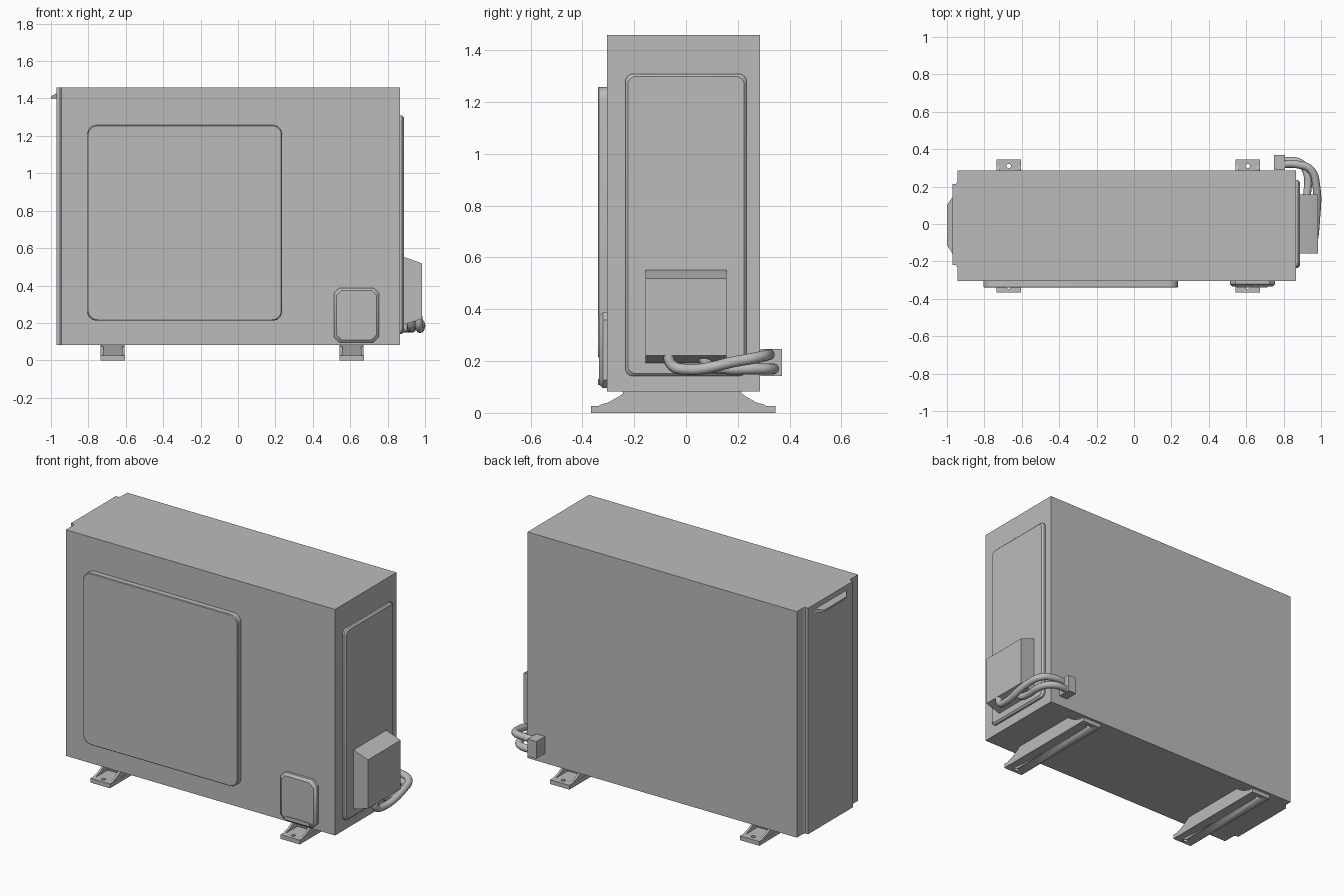
import bpy, bmesh, math
from mathutils import Vector

cube = bpy.data.objects.get("Cube")
if cube:
    bpy.data.objects.remove(cube, do_unlink=True)

grey = bpy.data.materials.new("casing grey")
grey.use_nodes = True
colour = (0.5, 0.5, 0.5, 1)
grey.diffuse_color = colour
grey.node_tree.nodes["Principled BSDF"].inputs["Base Color"].default_value = colour


def smooth(ob):
    bpy.ops.object.select_all(action='DESELECT')
    ob.select_set(True)
    bpy.context.view_layer.objects.active = ob
    bpy.ops.object.shade_smooth_by_angle(angle=math.radians(35))


def prism(name, profile, axis, lo, hi, inset=0):
    """Extrude a 2D profile along an axis; inset shrinks the far end to form a chamfer."""
    place = {'x': lambda a, b, c: (c, a, b),
             'y': lambda a, b, c: (a, c, b),
             'z': lambda a, b, c: (a, b, c)}[axis]
    us, vs = zip(*profile)
    cu, cv = (min(us) + max(us)) / 2, (min(vs) + max(vs)) / 2
    su = 1 - 2 * inset / (max(us) - min(us))
    sv = 1 - 2 * inset / (max(vs) - min(vs))
    rings = [(lo, 1, 1), (hi, su, sv)]
    if inset:
        rings.insert(1, (hi - math.copysign(inset, hi - lo), 1, 1))
    bm = bmesh.new()
    loops = [[bm.verts.new(place(cu + (u - cu) * a, cv + (v - cv) * b, c))
              for u, v in profile] for c, a, b in rings]
    n = len(profile)
    bm.faces.new(loops[0])
    bm.faces.new(loops[-1])
    for low, high in zip(loops, loops[1:]):
        for i in range(n):
            j = (i + 1) % n
            bm.faces.new((low[i], low[j], high[j], high[i]))
    bmesh.ops.recalc_face_normals(bm, faces=bm.faces)
    mesh = bpy.data.meshes.new(name)
    bm.to_mesh(mesh)
    bm.free()
    mesh.materials.append(grey)
    ob = bpy.data.objects.new(name, mesh)
    bpy.context.collection.objects.link(ob)
    smooth(ob)
    return ob


def rect(u0, u1, v0, v1, r=0, steps=6):
    """Rectangle outline with optional rounded corners (one step gives a chamfer)."""
    if not r:
        return [(u0, v0), (u1, v0), (u1, v1), (u0, v1)]
    pts = []
    corners = ((u1 - r, v1 - r), (u0 + r, v1 - r), (u0 + r, v0 + r), (u1 - r, v0 + r))
    for k, (cu, cv) in enumerate(corners):
        for s in range(steps + 1):
            a = (k + s / steps) * math.pi / 2
            pts.append((cu + r * math.cos(a), cv + r * math.sin(a)))
    return pts


def pipe(name, points, radius):
    curve = bpy.data.curves.new(name, 'CURVE')
    curve.dimensions = '3D'
    curve.bevel_depth = radius
    curve.bevel_resolution = 4
    curve.use_fill_caps = True
    spline = curve.splines.new('BEZIER')
    spline.bezier_points.add(len(points) - 1)
    for bp, p in zip(spline.bezier_points, points):
        bp.co = Vector(p)
        bp.handle_left_type = bp.handle_right_type = 'AUTO'
    curve.materials.append(grey)
    ob = bpy.data.objects.new(name, curve)
    bpy.context.collection.objects.link(ob)


# Casing with stepped left side
front, back, left, right = -0.305, 0.285, -0.945, 0.867
casing = [(right, front), (right, back), (left, back), (left, 0.225), (left - 0.008, 0.213),
          (-0.971, 0.213), (-0.971, -0.218), (left - 0.008, -0.218), (left, -0.23), (left, front)]
prism("casing", casing, 'z', 0.083, 1.458)

# Carrying handle lip on the left side
lip = prism("handle_lip", [(-0.97, 1.40), (-1.0, 1.40), (-1.0, 1.411), (-0.97, 1.428)],
            'y', -0.16, 0.145)
for v in lip.data.vertices:
    if v.co.x < -0.99:
        v.co.y *= 0.7

# Fan cover and side service panel
prism("fan_cover", rect(-0.805, 0.235, 0.213, 1.258, 0.05), 'y', front, -0.34, 0.004)
prism("side_panel", rect(-0.234, 0.234, 0.142, 1.308, 0.03), 'x', right, 0.887, 0.01)

# Front access cover with a ledge at its foot
prism("access_cover", rect(0.512, 0.755, 0.096, 0.388, 0.03, 1), 'y', front, -0.335, 0.014)
prism("access_ledge", rect(0.55, 0.715, 0.108, 0.13), 'y', -0.33, -0.339)

# Valve box with sloping top and bottom
prism("valve_box", [(0.88, 0.553), (0.895, 0.55), (0.985, 0.518), (0.985, 0.222), (0.88, 0.19)],
      'y', -0.157, 0.157)

# Refrigerant pipes and their end block
pipe("upper_pipe", [(0.965, -0.07, 0.235), (0.967, -0.055, 0.185), (0.972, 0.0, 0.168),
                    (0.975, 0.2, 0.2), (0.945, 0.29, 0.217), (0.88, 0.317, 0.224),
                    (0.78, 0.32, 0.224)], 0.021)
pipe("lower_pipe", [(0.925, 0.06, 0.225), (0.925, 0.085, 0.185), (0.925, 0.14, 0.172),
                    (0.925, 0.27, 0.17), (0.89, 0.325, 0.17), (0.78, 0.338, 0.17)], 0.021)
prism("pipe_block", rect(0.748, 0.806, 0.288, 0.37), 'z', 0.143, 0.247)

# Mounting feet: drilled base plate, middle beam and curved gussets
beam = [(-0.245, 0.084), (-0.225, 0.025), (0.195, 0.025), (0.215, 0.084)]
gusset = [(-0.34, 0.025), (-0.33, 0.032), (-0.3, 0.04), (-0.265, 0.06), (-0.228, 0.084),
          (0.2, 0.084), (0.237, 0.06), (0.272, 0.04), (0.302, 0.032), (0.312, 0.025)]
for side, x in (("left_foot", 0.608), ("right_foot", -0.67)):
    plate = prism(side + "_plate", rect(x - 0.065, x + 0.065, -0.367, 0.345), 'z', 0, 0.026)
    for y in (-0.335, 0.31):
        hole = prism(side + "_bolt_hole", rect(x - 0.012, x + 0.012, y - 0.012, y + 0.012, 0.0119),
                     'z', -0.02, 0.05)
        hole.hide_render = True
        hole.hide_set(True)
        cut = plate.modifiers.new("bolt hole", 'BOOLEAN')
        cut.operation = 'DIFFERENCE'
        cut.object = hole
    prism(side + "_beam", beam, 'x', x - 0.06, x + 0.06)
    for s in (-1, 1):
        prism(side + "_gusset", gusset, 'x', x + s * 0.05, x + s * 0.064)
